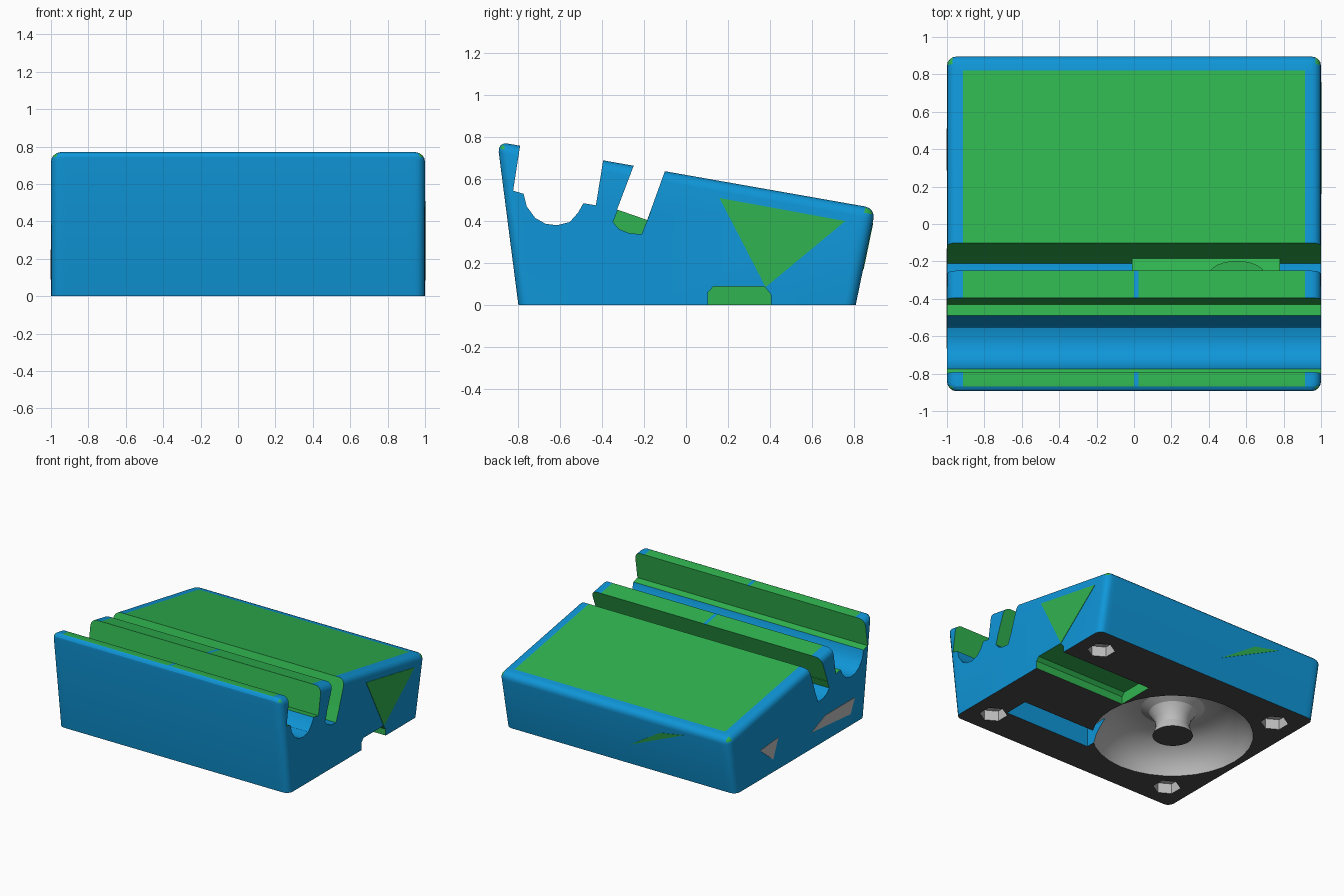
import bpy, bmesh, math
from mathutils import Vector

if "Cube" in bpy.data.objects:
    bpy.data.objects.remove(bpy.data.objects["Cube"])

BLUE, GREEN, DARK, GREY = range(4)


def material(name, rgb):
    m = bpy.data.materials.new(name)
    lin = [((c / 255 + 0.055) / 1.055) ** 2.4 for c in rgb]
    m.diffuse_color = (*lin, 1)
    m.use_nodes = True
    m.node_tree.nodes["Principled BSDF"].inputs["Base Color"].default_value = m.diffuse_color
    return m


MATS = [material("blue", (15, 150, 216)), material("green", (48, 180, 80)),
        material("dark_grey", (76, 76, 76)), material("light_grey", (190, 190, 190))]


def finish(bm, name):
    bmesh.ops.recalc_face_normals(bm, faces=bm.faces[:])
    me = bpy.data.meshes.new(name)
    bm.to_mesh(me)
    bm.free()
    for m in MATS:
        me.materials.append(m)
    ob = bpy.data.objects.new(name, me)
    bpy.context.collection.objects.link(ob)
    return ob


def add_prism(bm, pts, x0, x1, mats, cap):
    """Extrude a (y, z) profile along x; mats holds one colour per profile edge."""
    a = [bm.verts.new((x0, y, z)) for y, z in pts]
    b = [bm.verts.new((x1, y, z)) for y, z in pts]
    n = len(pts)
    for i in range(n):
        j = (i + 1) % n
        f = bm.faces.new((a[i], a[j], b[j], b[i]))
        f.material_index = mats if isinstance(mats, int) else mats[i]
    for ring in (a, b):
        bm.faces.new(ring).material_index = cap


def prism(name, pts, x0, x1, mats, cap=BLUE):
    bm = bmesh.new()
    add_prism(bm, pts, x0, x1, mats, cap)
    return finish(bm, name)


def cylinder(name, loc, r, depth, sides, mat, axis='Z', squash=1.0):
    bm = bmesh.new()
    bmesh.ops.create_cone(bm, cap_ends=True, segments=sides, radius1=r, radius2=r, depth=depth)
    for v in bm.verts:
        x, y, z = v.co
        v.co = Vector(loc) + (Vector((x, y * squash, z)) if axis == 'Z' else Vector((z, y, x)))
    for f in bm.faces:
        f.material_index = mat
    return finish(bm, name)


def lid_z(y):
    return 0.62 - 0.176 * y


# Wedge-shaped body with rounded upper rim and corners
bm = bmesh.new()
add_prism(bm, [(-0.80, 0), (-0.90, lid_z(-0.90)), (0.905, lid_z(0.905)), (0.81, 0)], -1, 1, BLUE, BLUE)
bmesh.ops.recalc_face_normals(bm, faces=bm.faces[:])
rim = [e for e in bm.edges if max(v.co.z for v in e.verts) > 0.1]
bmesh.ops.bevel(bm, geom=rim, offset=0.05, segments=4, profile=0.5, affect='EDGES')
for co, no in [((-0.915, 0, 0), (1, 0, 0)), ((0.915, 0, 0), (1, 0, 0)), ((0, 0, 0), (1, 0, 0)),
               ((0.025, 0, 0), (1, 0, 0)), ((0, 0.82, 0), (0, 1, 0)), ((0, -0.18, 0), (0, 1, 0))]:
    bmesh.ops.bisect_plane(bm, geom=bm.verts[:] + bm.edges[:] + bm.faces[:],
                           plane_co=co, plane_no=no)
bm.normal_update()
for f in bm.faces:
    c, n = f.calc_center_median(), f.normal
    if n.z < -0.9:
        f.material_index = DARK
    elif n.z > 0.97 and abs(c.x) < 0.915 and c.y < 0.82:
        strip = 0 < c.x < 0.025 and c.y < -0.18
        f.material_index = BLUE if strip else GREEN
    elif abs(n.x) > 0.25 and abs(n.y) > 0.25 and n.z > 0.25:
        f.material_index = GREEN
body = finish(bm, "stand_body")

cutters = []

# Front shelf with a rounded trough
trough = [(-0.775, 0.53), (-0.76, 0.47), (-0.72, 0.415), (-0.67, 0.387), (-0.615, 0.38),
          (-0.555, 0.395), (-0.515, 0.44), (-0.49, 0.485)]
shelf = [(-0.77, 0.9), (-0.825, 0.545)] + trough + [(-0.43, 0.475), (-0.361, 0.9)]
cutters.append(prism("shelf_cutter", shelf, -1.1, 1.1,
                     [GREEN, GREEN] + [BLUE] * 7 + [GREEN] * 3))

# Leaning slot, deeper towards both ends
cutters.append(prism("slot_cutter", [(-0.16, 0.9), (-0.329, 0.455), (-0.185, 0.405), (-0.006, 0.9)],
                     -1.1, 1.1, GREEN))
deep = [(-0.315, 0.48), (-0.348, 0.395), (-0.32, 0.362), (-0.27, 0.342), (-0.212, 0.337), (-0.17, 0.44)]
for i, (x0, x1) in enumerate([(-1.1, -0.01), (0.78, 1.1)]):
    cutters.append(prism("deep_slot_cutter_%d" % i, deep, x0, x1,
                         [GREEN, BLUE, BLUE, BLUE, GREEN, GREEN], GREEN))

# Underside pocket with an opening up into the slot
cutters.append(prism("pocket_cutter", [(-0.52, -0.1), (-0.52, 0.28), (-0.32, 0.28), (-0.32, -0.1)],
                     0.0, 0.75, BLUE))
cutters.append(cylinder("slot_hole_cutter", (0.55, -0.275, 0.34), 0.15, 0.28, 24, GREEN, squash=0.5))

# Cable winding recess around a flared hub
bm = bmesh.new()
ring = [(0.577, -0.05), (0.577, 0), (0.555, 0.06), (0.50, 0.13), (0.42, 0.19), (0.32, 0.225),
        (0.23, 0.225), (0.17, 0.19), (0.13, 0.13), (0.12, 0.07), (0.145, 0), (0.145, -0.05)]
SEG = 32
rows = []
for s in range(SEG):
    a = 2 * math.pi * s / SEG
    rows.append([bm.verts.new((-0.37 + r * math.cos(a), -0.01 + r * math.sin(a), z)) for r, z in ring])
for s in range(SEG):
    p, q = rows[s], rows[(s + 1) % SEG]
    for i in range(len(ring)):
        j = (i + 1) % len(ring)
        bm.faces.new((p[i], p[j], q[j], q[i])).material_index = GREY
cutters.append(finish(bm, "winder_cutter"))

# Cable exit channel on the right, with a round hole into the recess
cutters.append(prism("channel_cutter", [(0.105, -0.1), (0.105, 0.06), (0.13, 0.087), (0.375, 0.087),
                                        (0.405, 0.05), (0.405, -0.1)], 0.2, 1.1, GREEN, GREEN))
cutters.append(cylinder("cable_hole_cutter", (0.13, 0.255, 0.008), 0.063, 0.3, 20, GREY, axis='X'))

# Hexagonal foot recesses
for sx in (-1, 1):
    for sy in (-1, 1):
        cutters.append(cylinder("foot_recess_cutter", (0.81 * sx, 0.60 * sy, 0.01), 0.1, 0.14, 6, GREY))

# Carve the body
bpy.context.view_layer.objects.active = body
for c in cutters:
    mod = body.modifiers.new("carve", 'BOOLEAN')
    mod.operation, mod.solver, mod.object = 'DIFFERENCE', 'EXACT', c
    bpy.ops.object.modifier_apply(modifier=mod.name)
for c in cutters:
    bpy.data.objects.remove(c, do_unlink=True)
bpy.ops.object.select_all(action='DESELECT')
body.select_set(True)
bpy.ops.object.shade_smooth_by_angle(angle=math.radians(25))


# Flat painted patches on the walls
def patch(name, pts, normal, mat):
    bm = bmesh.new()
    off = Vector(normal) * 0.003
    lo = [bm.verts.new(Vector(p) - off) for p in pts]
    hi = [bm.verts.new(Vector(p) + off) for p in pts]
    bm.faces.new(lo)
    bm.faces.new(hi)
    for i in range(len(pts)):
        j = (i + 1) % len(pts)
        bm.faces.new((lo[i], lo[j], hi[j], hi[i]))
    for f in bm.faces:
        f.material_index = mat
    finish(bm, name)


patch("right_patch", [(1, 0.16, 0.51), (1, 0.76, 0.40), (1, 0.38, 0.085)], (1, 0, 0), GREEN)
patch("left_rear_patch", [(-1, 0.51, 0.23), (-1, 0.285, 0.25), (-1, 0.35, 0.10)], (-1, 0, 0), GREY)
patch("left_front_patch", [(-1, -0.13, 0.13), (-1, -0.30, 0.20), (-1, -0.665, 0.20), (-1, -0.61, 0.09)],
      (-1, 0, 0), GREY)
patch("back_patch", [(x, 0.81 + 0.206 * z, z) for x, z in [(-0.11, 0.17), (-0.39, 0.35), (-0.60, 0.39)]],
      (0, 1, 0), GREEN)
